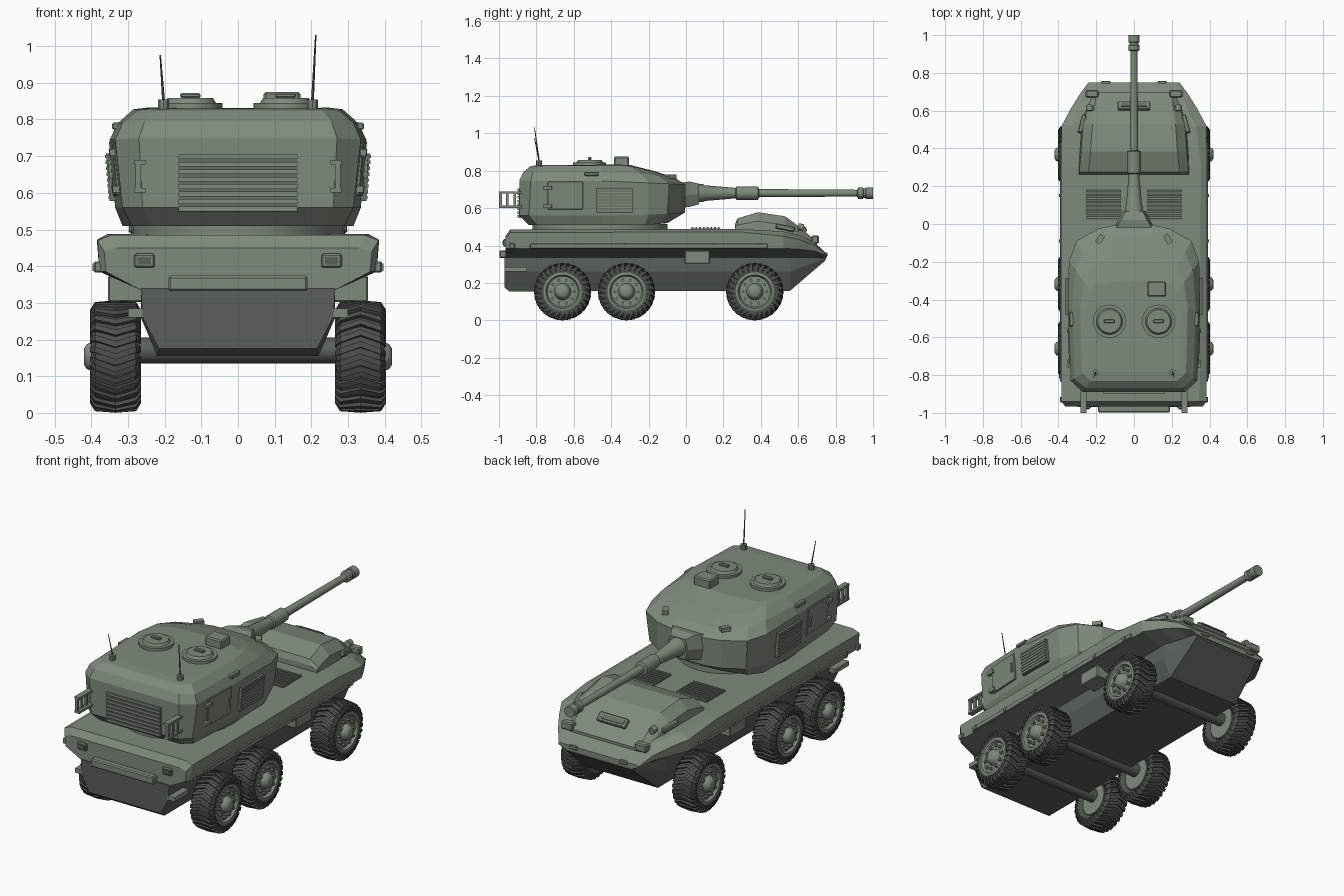
import bpy, bmesh, math
from mathutils import Vector, Matrix, Euler


def material(name, rgb):
    m = bpy.data.materials.new(name)
    m.diffuse_color = (*rgb, 1)
    return m


GREEN = material("armor green", (0.21, 0.255, 0.20))
DARK = material("dark hull green", (0.10, 0.118, 0.10))
RUBBER = material("tyre rubber", (0.07, 0.08, 0.07))
GRILLE = material("grille shadow green", (0.13, 0.155, 0.125))


def finish(name, bm, mats, smooth=False):
    bmesh.ops.recalc_face_normals(bm, faces=bm.faces)
    me = bpy.data.meshes.new(name)
    bm.to_mesh(me)
    bm.free()
    ob = bpy.data.objects.new(name, me)
    bpy.context.collection.objects.link(ob)
    for m in mats:
        me.materials.append(m)
    if smooth:
        bpy.ops.object.select_all(action='DESELECT')
        ob.select_set(True)
        bpy.context.view_layer.objects.active = ob
        bpy.ops.object.shade_smooth_by_angle(angle=math.radians(35))
    return ob


def box(name, size, loc, mat=GREEN, rot=(0, 0, 0), bevel=0.0):
    bm = bmesh.new()
    bmesh.ops.create_cube(bm, size=1)
    bmesh.ops.scale(bm, vec=size, verts=bm.verts)
    if bevel:
        bmesh.ops.bevel(bm, geom=bm.edges[:], offset=bevel, segments=1, affect='EDGES')
    bm.transform(Matrix.Translation(loc) @ Euler(rot).to_matrix().to_4x4())
    return finish(name, bm, [mat])


def cyl(name, p0, p1, r0, r1=None, mat=GREEN, n=16):
    p0, p1 = Vector(p0), Vector(p1)
    d = p1 - p0
    bm = bmesh.new()
    bmesh.ops.create_cone(bm, cap_ends=True, segments=n, radius1=r0,
                          radius2=r0 if r1 is None else r1, depth=d.length)
    bm.transform(Matrix.Translation((p0 + p1) / 2) @ d.to_track_quat('Z', 'Y').to_matrix().to_4x4())
    return finish(name, bm, [mat], True)


def skin(bm, rings, caps=True):
    vr = [[bm.verts.new(p) for p in r] for r in rings]
    n = len(vr[0])
    for a, b in zip(vr, vr[1:]):
        for i in range(n):
            bm.faces.new((a[i], a[(i + 1) % n], b[(i + 1) % n], b[i]))
    if caps:
        bm.faces.new(vr[0])
        bm.faces.new(vr[-1])


def mirrored(half):
    return half + [(-x, y, z) for x, y, z in reversed(half)]


def hull_loft(name, sections, mats):
    # sections: (y, [(x, z), ...]) half outlines, mirrored across x
    bm = bmesh.new()
    skin(bm, [mirrored([(x, y, z) for x, z in pts]) for y, pts in sections])
    return finish(name, bm, mats)


def lathe(bm, prof, axis, n=32):
    # prof: (position along axis, radius)
    rings = []
    for t, r in prof:
        ring = []
        for i in range(n):
            a = 2 * math.pi * i / n
            c, s = r * math.cos(a), r * math.sin(a)
            ring.append((t, c, s) if axis == 'x' else (c, t, s))
        rings.append(ring)
    skin(bm, rings)


# Lower hull tub
hull_loft("lower_hull", [
    (-0.97, [(0.215, 0.175), (0.26, 0.26), (0.265, 0.34)]),
    (-0.945, [(0.22, 0.155), (0.265, 0.26), (0.265, 0.34)]),
    (0.555, [(0.22, 0.157), (0.262, 0.26), (0.262, 0.34)]),
    (0.745, [(0.20, 0.32), (0.205, 0.33), (0.205, 0.34)])], [DARK])

# Upper deck with overhanging sides, its undersides dark
deck = hull_loft("upper_deck", [
    (-0.965, [(0.33, 0.45), (0.365, 0.44), (0.36, 0.385), (0.265, 0.335)]),
    (-0.94, [(0.345, 0.485), (0.383, 0.47), (0.378, 0.385), (0.265, 0.335)]),
    (0.30, [(0.355, 0.488), (0.385, 0.472), (0.378, 0.385), (0.265, 0.335)]),
    (0.52, [(0.33, 0.475), (0.383, 0.45), (0.378, 0.385), (0.262, 0.335)]),
    (0.61, [(0.28, 0.455), (0.335, 0.43), (0.33, 0.38), (0.25, 0.335)]),
    (0.69, [(0.25, 0.415), (0.285, 0.40), (0.28, 0.37), (0.22, 0.335)]),
    (0.75, [(0.23, 0.357), (0.24, 0.352), (0.24, 0.345), (0.20, 0.33)])], [GREEN, DARK])
for f in deck.data.polygons:
    f.material_index = 1 if f.normal.z < -0.4 else 0

# Raised engine hood
hull_loft("front_hood", [
    (0.262, [(0.295, 0.46), (0.29, 0.50), (0.25, 0.515)]),
    (0.275, [(0.295, 0.46), (0.29, 0.51), (0.24, 0.545)]),
    (0.385, [(0.29, 0.46), (0.28, 0.53), (0.23, 0.578)]),
    (0.53, [(0.28, 0.44), (0.27, 0.51), (0.22, 0.556)]),
    (0.60, [(0.265, 0.42), (0.25, 0.47), (0.21, 0.505)]),
    (0.70, [(0.22, 0.38), (0.215, 0.40), (0.20, 0.42)])], [GREEN])
box("hood_vent_frame", (0.17, 0.05, 0.02), (0, 0.625, 0.492), rot=(-0.7, 0, 0), bevel=0.004)
box("hood_vent", (0.14, 0.025, 0.005), (0, 0.632, 0.501), GRILLE, rot=(-0.7, 0, 0))

# Turret: stacked rings from base to roof, rear point first
levels = [
    [(0.24, -0.84, .51), (0.29, -0.80, .51), (0.315, -0.45, .51), (0.31, -0.22, .51),
     (0.27, -0.15, .515), (0.17, -0.11, .52), (0.09, -0.10, .52)],
    [(0.26, -0.89, .56), (0.315, -0.84, .56), (0.335, -0.45, .56), (0.33, -0.20, .565),
     (0.29, -0.10, .57), (0.19, -0.03, .575), (0.10, -0.005, .577)],
    [(0.27, -0.89, .75), (0.335, -0.83, .745), (0.35, -0.45, .745), (0.345, -0.20, .735),
     (0.305, -0.09, .73), (0.19, -0.025, .727), (0.10, -0.005, .727)],
    [(0.255, -0.868, .795), (0.315, -0.82, .79), (0.328, -0.45, .79), (0.31, -0.24, .785),
     (0.27, -0.15, .773), (0.17, -0.085, .765), (0.10, -0.06, .762)],
    [(0.23, -0.83, .825), (0.275, -0.79, .825), (0.285, -0.45, .828), (0.265, -0.31, .826),
     (0.22, -0.23, .81), (0.15, -0.18, .80), (0.10, -0.166, .797)],
    [(0.20, -0.78, .83), (0.24, -0.76, .83), (0.25, -0.45, .832), (0.23, -0.35, .832),
     (0.20, -0.32, .831), (0.14, -0.31, .831), (0.10, -0.30, .831)]]
bm = bmesh.new()
skin(bm, [mirrored(h) for h in levels])
finish("turret", bm, [GREEN])
ring = cyl("turret_ring", (0, 0, 0.47), (0, 0, 0.515), 1, n=32)
ring.scale = (0.29, 0.36, 1)
ring.location.y = -0.46

# Gun: mantlet, tapered sleeve, barrel, muzzle brake
GUN_Z = 0.68
hull_loft("mantlet", [
    (-0.03, [(0.10, 0.60), (0.115, 0.66), (0.10, 0.735)]),
    (0.02, [(0.07, 0.607), (0.085, 0.67), (0.07, 0.742)]),
    (0.07, [(0.045, 0.62), (0.06, 0.675), (0.045, 0.73)])], [GREEN])
bm = bmesh.new()
lathe(bm, [(0.0, .05), (0.09, .048), (0.10, .042), (0.265, .028), (0.27, .036), (0.385, .036),
           (0.39, .022), (0.915, .018), (0.92, .030), (0.945, .030), (0.948, .025), (0.96, .025),
           (0.963, .030), (1.0, .030)], 'y', 20)
bmesh.ops.translate(bm, vec=(0, 0, GUN_Z), verts=bm.verts)
finish("gun_barrel", bm, [GREEN], True)

# Rear turret grille
box("rear_grille", (0.325, 0.012, 0.155), (0, -0.888, 0.625), GRILLE)
for i in range(8):
    box("rear_grille_slat", (0.325, 0.016, 0.013), (0, -0.892, 0.556 + i * 0.0203))

# Roof fittings
box("roof_sight", (0.10, 0.08, 0.05), (0.12, -0.345, 0.85), bevel=0.006)
for s in (-1, 1):
    x = s * 0.13
    cyl("hatch_rim", (x, -0.515, 0.825), (x, -0.515, 0.845), 0.088, n=24)
    cyl("hatch_lid", (x, -0.515, 0.845), (x, -0.515, 0.858), 0.07, 0.062, n=24)
    box("hatch_handle", (0.055, 0.02, 0.014), (x, -0.515, 0.865), bevel=0.004)
    cyl("antenna_base", (s * 0.203, -0.785, 0.815), (s * 0.203, -0.785, 0.855), 0.016, n=10)
    cyl("antenna_whip", (s * 0.203, -0.785, 0.85),
        (s * 0.212, -0.81, 1.03 if s > 0 else 0.975), 0.004, 0.002, DARK, 6)

# Details repeated on both sides
for s in (-1, 1):
    tilt = (0, 0.075 * s, -0.045 * s)
    # Turret side door, hinges and grille
    box("turret_side_door", (0.012, 0.19, 0.15), (s * 0.336, -0.645, 0.667), rot=tilt, bevel=0.003)
    for z in (0.61, 0.71):
        box("door_hinge", (0.022, 0.045, 0.018), (s * (0.332 + (z - .61) * .08), -0.74, z), rot=tilt)
    box("door_handle", (0.02, 0.012, 0.05), (s * 0.343, -0.57, 0.665), rot=tilt)
    box("turret_side_grille", (0.02, 0.195, 0.13), (s * 0.345, -0.383, 0.643), GRILLE, rot=(0, 0.075 * s, 0))
    for i in range(8):
        z = 0.587 + i * 0.016
        box("side_grille_slat", (0.014, 0.195, 0.009), (s * (0.351 + (z - .643) * .08), -0.383, z))
    box("turret_side_periscope", (0.03, 0.075, 0.02), (s * 0.328, -0.505, 0.782), bevel=0.004)
    box("turret_front_periscope", (0.03, 0.05, 0.022), (s * 0.18, -0.08, 0.768), rot=(0, 0, 0.6 * s))
    # Rear rack on the turret
    for z in (0.607, 0.683):
        box("rack_rail", (0.03, 0.12, 0.012), (s * 0.267, -0.94, z))
    for y in (-0.992, -0.955, -0.915):
        box("rack_post", (0.014, 0.014, 0.085), (s * 0.272, y, 0.645))
    # Deck vents
    box("deck_vent", (0.185, 0.16, 0.006), (s * 0.162, 0.105, 0.488), GRILLE)
    for i in range(8):
        box("deck_vent_slat", (0.185, 0.010, 0.012), (s * 0.162, 0.035 + i * 0.02, 0.493))
    # Side rail with bolts, side box, rear step
    box("side_rail", (0.014, 1.27, 0.026), (s * 0.384, -0.20, 0.397), bevel=0.003)
    for i in range(6):
        box("rail_clip", (0.016, 0.016, 0.02), (s * 0.389, -0.81 + i * 0.24, 0.397))
    box("side_box", (0.10, 0.135, 0.07), (s * 0.305, 0.06, 0.338), bevel=0.004)
    box("rear_step", (0.05, 0.12, 0.024), (s * 0.275, -0.91, 0.272))
    # Rear lamps
    box("rear_lamp", (0.056, 0.02, 0.038), (s * 0.255, -0.968, 0.415), bevel=0.005)
    box("rear_lamp_lens", (0.036, 0.006, 0.02), (s * 0.255, -0.979, 0.415), DARK)
    box("rear_corner_lamp", (0.03, 0.03, 0.03), (s * 0.378, -0.93, 0.398), bevel=0.004)
    # Front lamps and hooks
    box("headlight", (0.068, 0.04, 0.042), (s * 0.222, 0.69, 0.432), bevel=0.006)
    cyl("round_lamp", (s * 0.235, 0.60, 0.50), (s * 0.235, 0.63, 0.497), 0.018, n=12)
    box("hood_side_lamp", (0.024, 0.10, 0.028), (s * 0.275, 0.53, 0.495), rot=(-0.2, 0, 0.25 * s), bevel=0.005)
    box("tow_hook", (0.05, 0.025, 0.02), (s * 0.15, 0.745, 0.352), bevel=0.004)

box("rear_bar", (0.38, 0.045, 0.042), (0, -0.975, 0.353), bevel=0.006)
box("gun_travel_lock", (0.15, 0.03, 0.02), (0, 0.62, 0.475))

# Tyre with chevron lugs, built around the x axis
bm = bmesh.new()
lathe(bm, [(-0.05, 0.09), (-0.06, 0.10), (-0.065, 0.125), (-0.055, 0.138), (0, 0.143),
           (0.055, 0.138), (0.065, 0.125), (0.06, 0.10), (0.045, 0.09)], 'x', 40)
LUGS = 28
for k in range(LUGS):
    for s in (-1, 1):
        sections = []
        for x, ro, ri, skew in ((0, 0.1535, 0.13, 0), (0.056, 0.149, 0.125, 0.13), (0.069, 0.128, 0.11, 0.16)):
            a = 2 * math.pi * k / LUGS + skew
            sections.append([(s * x, r * math.cos(b), r * math.sin(b))
                             for r, b in ((ri, a - .062), (ro, a - .055), (ro, a + .055), (ri, a + .062))])
        skin(bm, sections)
tyre = finish("tyre", bm, [RUBBER], True)

# Rim with hub cap and bolts
bm = bmesh.new()
lathe(bm, [(-0.055, 0.085), (0.04, 0.103), (0.064, 0.103), (0.066, 0.09), (0.052, 0.082), (0.054, 0.045),
           (0.068, 0.038), (0.078, 0.034), (0.086, 0.022), (0.086, 0.002)], 'x', 32)
for k in range(10):
    a = 2 * math.pi * k / 10
    bmesh.ops.create_cone(bm, cap_ends=True, segments=6, radius1=0.008, radius2=0.008, depth=0.022,
                          matrix=Matrix.Translation((0.056, 0.064 * math.cos(a), 0.064 * math.sin(a)))
                          @ Matrix.Rotation(math.pi / 2, 4, 'Y'))
rim = finish("wheel_rim", bm, [GREEN], True)

# Six wheels sharing the same meshes, plus axles
first = True
for y in (-0.66, -0.318, 0.368):
    cyl("axle", (-0.30, y, 0.17), (0.30, y, 0.17), 0.035, mat=DARK, n=12)
    for s in (-1, 1):
        for part in (tyre, rim):
            ob = part
            if not first:
                ob = bpy.data.objects.new(part.name, part.data)
                bpy.context.collection.objects.link(ob)
            ob.location = (s * 0.334, y, 0.1535)
            ob.rotation_euler.z = 0 if s > 0 else math.pi
        first = False
